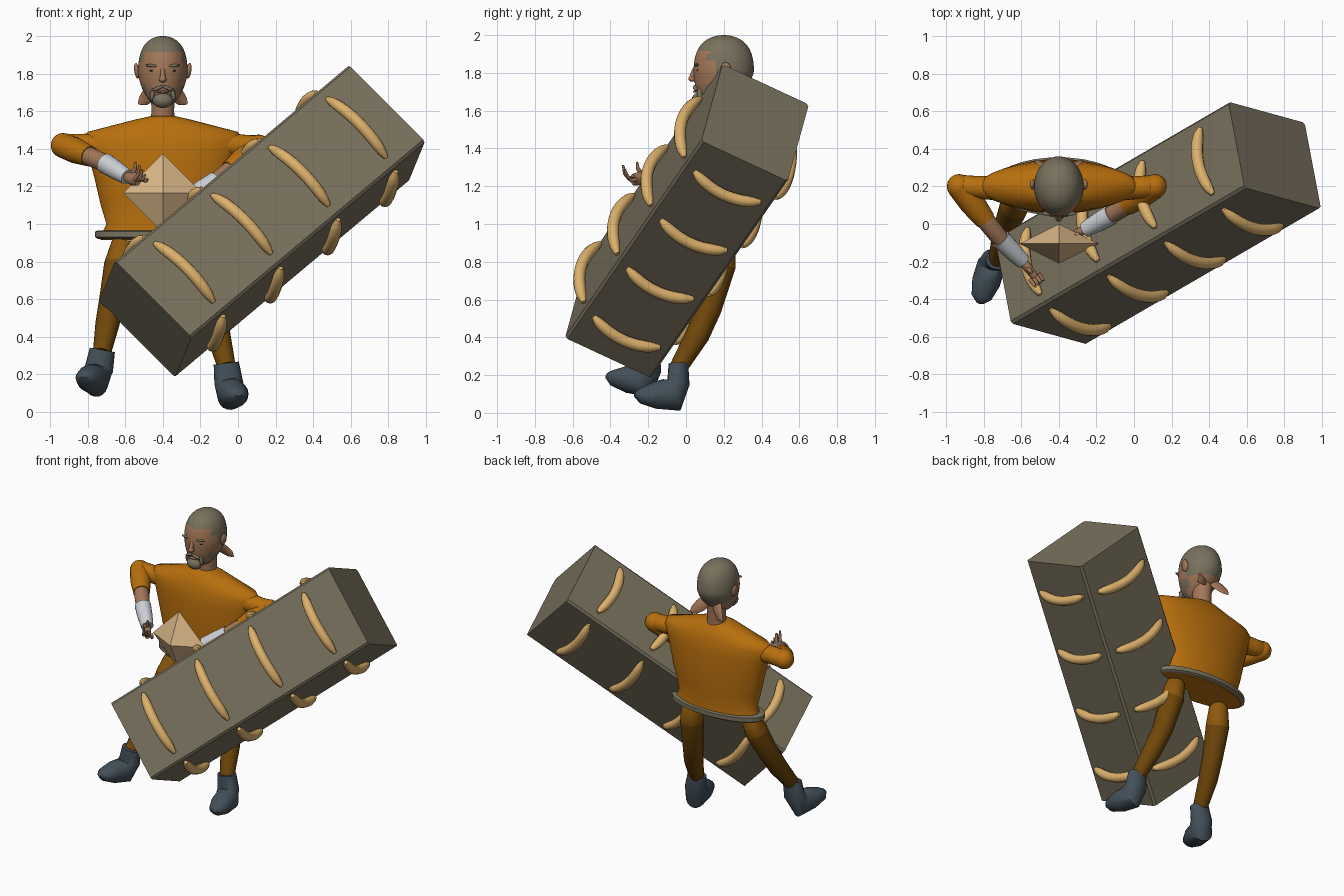
import bpy, bmesh, math
from mathutils import Vector, Matrix

if "Cube" in bpy.data.objects:
    bpy.data.objects.remove(bpy.data.objects["Cube"])

X, Y, Z = Vector((1, 0, 0)), Vector((0, 1, 0)), Vector((0, 0, 1))


def material(name, r, g, b):
    m = bpy.data.materials.new(name)
    m.diffuse_color = (r, g, b, 1)
    m.use_nodes = True
    node = next(n for n in m.node_tree.nodes if n.type == 'BSDF_PRINCIPLED')
    node.inputs["Base Color"].default_value = (r, g, b, 1)
    return m


GREY = material("olive_grey", 0.19, 0.165, 0.11)
ORANGE = material("orange_cloth", 0.48, 0.16, 0.004)
THIGH = material("rust_cloth", 0.27, 0.1, 0.004)
BROWN = material("brown_cloth", 0.16, 0.062, 0.003)
SKIN = material("skin", 0.36, 0.185, 0.098)
WHITE = material("pale_cuff", 0.6, 0.63, 0.66)
SLATE = material("slate_boot", 0.056, 0.08, 0.1)
YELLOW = material("banana_yellow", 0.72, 0.44, 0.15)
TAN = material("tan_crystal", 0.68, 0.46, 0.24)
DARK = material("dark_detail", 0.03, 0.025, 0.02)


def finish(name, bm, *mats, smooth=True):
    bmesh.ops.recalc_face_normals(bm, faces=bm.faces[:])
    me = bpy.data.meshes.new(name)
    bm.to_mesh(me)
    bm.free()
    ob = bpy.data.objects.new(name, me)
    bpy.context.collection.objects.link(ob)
    for m in mats:
        me.materials.append(m)
    if smooth:
        bpy.ops.object.select_all(action='DESELECT')
        ob.select_set(True)
        bpy.context.view_layer.objects.active = ob
        bpy.ops.object.shade_smooth_by_angle(angle=math.radians(50))
    return ob


def loft(name, sections, mat, ref=Y, segs=20):
    """Skin elliptical rings along a path of (x, y, z, radius_a, radius_b)."""
    bm = bmesh.new()
    pts = [Vector(s[:3]) for s in sections]
    rings = []
    for i, s in enumerate(sections):
        t = (pts[min(i + 1, len(pts) - 1)] - pts[max(i - 1, 0)]).normalized()
        a = ref.cross(t).normalized()
        b = t.cross(a)
        ra, rb = s[3], s[-1]
        rings.append([bm.verts.new(pts[i] + a * ra * math.cos(k * math.tau / segs)
                                   + b * rb * math.sin(k * math.tau / segs))
                      for k in range(segs)])
    for lo, hi in zip(rings, rings[1:]):
        for k in range(segs):
            n = (k + 1) % segs
            bm.faces.new((lo[k], lo[n], hi[n], hi[k]))
    bm.faces.new(rings[0])
    bm.faces.new(rings[-1])
    return finish(name, bm, mat)


def ball(name, loc, size, mat, tilt=0.0):
    bm = bmesh.new()
    bmesh.ops.create_uvsphere(bm, u_segments=16, v_segments=10, radius=1)
    bm.transform(Matrix.Translation(loc) @ Matrix.Rotation(tilt, 4, 'Y')
                 @ Matrix.Diagonal((*size, 1)))
    return finish(name, bm, mat)


# Long tilted crate with softened long edges
u = Vector((1.24, 0.72, 1.04)).normalized()
v = Vector((0.4, -0.11, -0.4)).normalized()
w = u.cross(v)
LONG, WIDE, DEEP = 1.775, 0.585, 0.512
crate_centre = Vector((0.127, 0.005, 1.015))
frame = Matrix.Translation(crate_centre) @ Matrix((u, v, w)).transposed().to_4x4()
bm = bmesh.new()
bmesh.ops.create_cube(bm, size=1)
bm.transform(Matrix.Diagonal((LONG, WIDE, DEEP, 1)))
long_edges = [e for e in bm.edges if abs(e.verts[0].co.x - e.verts[1].co.x) > 1]
bmesh.ops.bevel(bm, geom=long_edges, offset=0.014, segments=1, affect='EDGES')
bm.transform(frame)
finish("crate", bm, GREY, smooth=False)

# Four bananas arching over each long side: outward, along, sizes, rise, lean
sides = [(v, w, WIDE, DEEP, .033, -.035), (-v, w, WIDE, DEEP, .028, -.035),
         (w, v, DEEP, WIDE, .045, -.03), (-w, v, DEEP, WIDE, .065, 0)]
for s, (out, along, depth, width, rise, lean) in enumerate(sides):
    for n in range(4):
        base = crate_centre + u * LONG * 0.246 * (n - 1.5) + out * depth / 2
        path = []
        for k in range(13):
            f = k / 6 - 1
            arch = 1 - f * f
            p = base + along * f * width * 0.385 + out * (.01 + rise * arch) + u * lean * (arch - .4)
            path.append((*p, 0.013 + 0.019 * (1 - f ** 6)))
        loft(f"banana_{s + 1}_{n + 1}", path, YELLOW, ref=u, segs=10)

# Torso, belt and neck
cx, cy = -0.4, 0.2


def stack(name, rows, mat, y=cy):
    return loft(name, [(cx, y, z, a, b) for z, a, b in rows], mat, segs=32)


stack("torso", [(1.575, .06, .06), (1.555, .15, .09), (1.49, .4, .115), (1.45, .425, .13),
                (1.38, .4, .14), (1.25, .365, .145), (1.1, .33, .142), (1, .3, .135),
                (.94, .33, .14)], ORANGE)
stack("belt", [(.965, .345, .14), (.96, .36, .155), (.93, .36, .155), (.92, .345, .14)], GREY)
stack("torso_underside", [(.924, .335, .135), (.914, .33, .13)], ORANGE)
stack("neck", [(1.55, .065, .065), (1.6, .06, .065), (1.72, .065, .075)], SKIN, y=0.22)

# Head: narrowed jaw, fuller crown, cropped hair and beard by region
bm = bmesh.new()
bmesh.ops.create_uvsphere(bm, u_segments=48, v_segments=32, radius=1)
for p in bm.verts:
    low, high = max(0, -p.co.z), max(0, p.co.z)
    full = 1 + 0.2 * high ** 2
    p.co.x *= 0.132 * full * (1 - 0.12 * low)
    p.co.y = p.co.y * 0.16 * full * (1 - 0.15 * low) - 0.055 * low ** 1.5
    p.co.z *= 0.19
for f in bm.faces:
    c = f.calc_center_median()
    crown = c.z > 0.1 or (c.z > 0.06 and abs(c.x) > 0.1)
    nape = c.y > 0.0 and c.z > -0.07
    sideburn = c.y > -0.045 and c.z > -0.02
    jaw_beard = c.z < -0.13 and c.y < -0.05
    chops = abs(c.x) > 0.085 and c.z < -0.075 and c.y < 0.01
    f.material_index = int(crown or nape or sideburn or jaw_beard or chops)
bm.transform(Matrix.Translation((cx, cy, 1.81)))
finish("head", bm, SKIN, GREY)

# Face details
ball("nose_tip", (cx, 0.036, 1.768), (0.02, 0.024, 0.015), SKIN)
loft("nose_bridge", [(cx, .056, 1.84, .01), (cx, .038, 1.8, .013), (cx, .03, 1.768, .016)],
     SKIN, segs=10)
ball("mouth", (cx, 0.05, 1.702), (0.034, 0.012, 0.007), SKIN)
ball("chin_beard", (cx, 0.072, 1.657), (0.055, 0.042, 0.04), GREY)
for side, label in ((-1, "right"), (1, "left")):
    def at(dx, y, z):
        return Vector((cx + side * dx, y, z))
    ball(f"{label}_eye", at(.053, .061, 1.815), (.017, .007, .005), DARK)
    ball(f"{label}_brow", at(.055, .056, 1.842), (.036, .012, .008), GREY, side * -0.08)
    ball(f"{label}_moustache", at(.026, .051, 1.722), (.034, .014, .009), GREY, side * 0.4)
    ball(f"{label}_beard_edge", at(.055, .072, 1.69), (.012, .015, .034), GREY, side * -0.15)
    ball(f"{label}_ear", at(.138, .21, 1.815), (.014, .028, .042), SKIN, side * 0.15)
    # Loose flap spreading from the nape
    loft(f"{label}_neck_flap", [(*at(.035, .27, 1.73), .04, .02), (*at(.07, .305, 1.69), .042, .012),
                                (*at(.105, .33, 1.655), .03, .007),
                                (*at(.13, .335, 1.64), .006, .005)], SKIN, segs=8)

# Arms: sleeve, bare wrist, cuff, hand and fingers
arms = {
    "right": [(-.72, .19, 1.42), (-.93, .2, 1.418), (-.79, .02, 1.36), (-.71, -.08, 1.325),
              (-.59, -.2, 1.25), (-.53, -.28, 1.235)],
    "left": [(-.06, .19, 1.42), (.11, .2, 1.41), (-.04, .1, 1.285), (-.12, .05, 1.225),
             (-.26, -.03, 1.145), (-.33, -.07, 1.09)]}
for label, joints in arms.items():
    shoulder, elbow, sleeve, wrist, cuff, palm = map(Vector, joints)
    mid = shoulder.lerp(elbow, 0.6)
    bend = (elbow - shoulder).normalized() * 0.024
    loft(f"{label}_upper_sleeve", [(*shoulder, .065), (*mid, .06), (*elbow, .062),
                                   (*(elbow + bend), .04)], ORANGE)
    ball(f"{label}_elbow", elbow, (.066, .066, .066), ORANGE)
    loft(f"{label}_lower_sleeve", [(*elbow, .066), (*elbow.lerp(sleeve, .5), .068),
                                   (*sleeve, .055)], ORANGE)
    loft(f"{label}_forearm", [(*sleeve, .05), (*wrist, .047), (*cuff, .03)], SKIN)
    loft(f"{label}_cuff", [(*wrist, .054), (*wrist.lerp(cuff, .5), .05), (*cuff, .041)], WHITE)
    loft(f"{label}_hand", [(*cuff, .026), (*cuff.lerp(palm, .5), .038, .024),
                           (*palm, .032, .02)], SKIN, segs=12)
    reach = (palm - cuff).normalized()
    across = reach.cross(Z).normalized()
    for k in range(4):
        root = palm + across * (k - 1.5) * 0.018
        knuckle = root + reach * 0.035 + Z * 0.012 * k
        tip = knuckle + reach * 0.012 + Z * (0.012 + 0.012 * k)
        loft(f"{label}_finger_{k + 1}", [(*root, .011), (*knuckle, .01), (*tip, .006)],
             SKIN, ref=across, segs=8)
    thumb = cuff.lerp(palm, 0.4) + Z * 0.015
    loft(f"{label}_thumb", [(*thumb, .013), (*(thumb + reach * .03 + Z * .04), .011),
                            (*(thumb + reach * .035 + Z * .075), .006)], SKIN, ref=across, segs=8)

# Legs and boots: joints, then boot splay and toe pitch
legs = {
    "right": ([(-.61, .14, .9), (-.635, .1, .78), (-.67, .01, .6), (-.725, -.19, .31)], -.3, .12),
    "left": ([(-.19, .2, .9), (-.175, .185, .78), (-.14, .12, .55), (-.06, -.04, .24)], .2, 0)}
for label, (joints, splay, pitch) in legs.items():
    hip, thigh, knee, ankle = map(Vector, joints)
    calf = knee.lerp(ankle, 0.45) + Y * 0.012
    top = hip + Z * 0.012
    leg = loft(f"{label}_leg", [(*top, .045), (*hip, .062), (*thigh, .078), (*knee, .068),
                                (*calf, .064), (*ankle, .048)], BROWN)
    leg.data.materials.append(THIGH)
    for poly in leg.data.polygons:
        poly.material_index = int(poly.center.z > 0.75)
    shape = [(0, .02, .052), (0, -.08, .06), (.035, -.145, .095), (.12, -.145, .073),
             (.2, -.148, .042), (.23, -.14, .015)]
    boot = []
    for fwd, up, thick in shape:
        p = ankle + Vector((fwd * splay - up * splay * 0.6, -fwd, up + fwd * pitch))
        boot.append((*p, thick, min(0.076, thick * 1.3)))
    loft(f"{label}_boot", boot, SLATE, ref=X)

# Floating faceted crystal
bm = bmesh.new()
tips = [bm.verts.new((cx + x, -0.105 + y, 1.165))
        for x, y in ((.21, 0), (0, .105), (-.21, 0), (0, -.105))]
for height in (1.375, 0.955):
    apex = bm.verts.new((cx, -0.105, height))
    for k in range(4):
        bm.faces.new((tips[k], tips[(k + 1) % 4], apex))
finish("crystal", bm, TAN, smooth=False)
